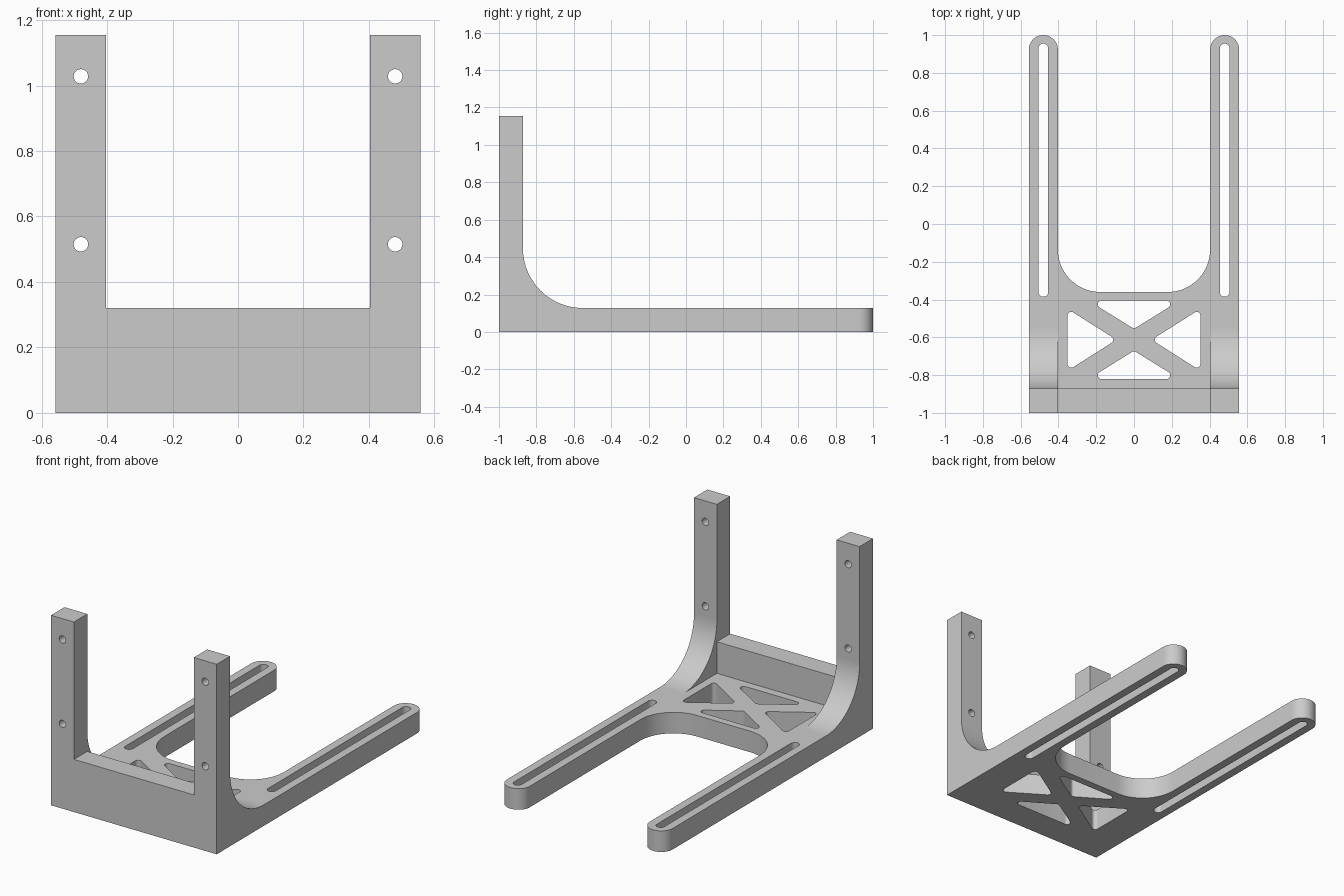
import bpy
import bmesh
import math
from mathutils import Vector

cube = bpy.data.objects.get("Cube")
if cube:
    bpy.data.objects.remove(cube, do_unlink=True)

# Overall sizes
OUT, IN = 0.557, 0.403           # outer and inner faces of the arms
FRONT, BACK = -1.0, 1.0
WALL_T, BASE_T = 0.128, 0.128    # wall and base thickness
WALL_Y = FRONT + WALL_T
TOP, SILL = 1.155, 0.32
MID = (OUT + IN) / 2
ARM_R = (OUT - IN) / 2

grey = bpy.data.materials.new("plain_grey")
grey.use_nodes = True
grey.diffuse_color = (0.6, 0.6, 0.6, 1)
grey.node_tree.nodes["Principled BSDF"].inputs["Base Color"].default_value = (0.6, 0.6, 0.6, 1)


def rounded(corners, steps=14):
    """Outline from (x, y, radius) corners, each rounded by its radius."""
    pts = []
    n = len(corners)
    for i, (x, y, r) in enumerate(corners):
        p = Vector((x, y, 0))
        if r == 0:
            pts.append(p)
            continue
        a = (Vector((*corners[i - 1][:2], 0)) - p).normalized()
        b = (Vector((*corners[(i + 1) % n][:2], 0)) - p).normalized()
        half = a.angle(b) / 2
        r *= 0.998
        centre = p + (a + b).normalized() * r / math.sin(half)
        start = (p + a * r / math.tan(half) - centre).normalized()
        end = (p + b * r / math.tan(half) - centre).normalized()
        pts += [centre + start.slerp(end, k / steps) * r for k in range(steps + 1)]
    return pts


def slot(x, y0, y1, r):
    """Round-ended slot; a circle when its length is 2r."""
    return rounded([(x - r, y0, r), (x + r, y0, r), (x + r, y1, r), (x - r, y1, r)])


def plate(name, outlines, depth, location, rotation=(0, 0, 0)):
    """Extrude an outline, with the other outlines as holes, into a solid."""
    curve = bpy.data.curves.new(name, "CURVE")
    curve.dimensions = "2D"
    curve.fill_mode = "BOTH"
    curve.extrude = depth / 2
    for pts in outlines:
        spline = curve.splines.new("POLY")
        spline.points.add(len(pts) - 1)
        for point, p in zip(spline.points, pts):
            point.co = (p.x, p.y, 0, 1)
        spline.use_cyclic_u = True
    obj = bpy.data.objects.new(name, curve)
    bpy.context.collection.objects.link(obj)
    obj.location, obj.rotation_euler = location, rotation
    bpy.ops.object.select_all(action="DESELECT")
    obj.select_set(True)
    bpy.context.view_layer.objects.active = obj
    bpy.ops.object.convert(target="MESH")
    obj = bpy.context.object
    # Weld caps to sides
    bm = bmesh.new()
    bm.from_mesh(obj.data)
    bmesh.ops.remove_doubles(bm, verts=bm.verts, dist=0.0001)
    bmesh.ops.recalc_face_normals(bm, faces=bm.faces)
    bm.to_mesh(obj.data)
    bm.free()
    obj.data.materials.clear()
    obj.data.materials.append(grey)
    bpy.ops.object.shade_smooth_by_angle(angle=math.radians(30))


# Base plate: forked outline with slots and cross-braced openings
base = rounded([
    (-OUT, WALL_Y, 0), (OUT, WALL_Y, 0),
    (OUT, BACK, ARM_R), (IN, BACK, ARM_R),
    (IN, -0.36, 0.225), (-IN, -0.36, 0.225),
    (-IN, BACK, ARM_R), (-OUT, BACK, ARM_R)])
holes = [slot(s * MID, -0.385, 0.955, 0.026) for s in (-1, 1)]
BRACE_Y, R = -0.613, 0.02
for s in (-1, 1):
    holes.append(rounded([(0, BRACE_Y + s * 0.058, R),
                          (0.242, BRACE_Y + s * 0.208, R),
                          (-0.242, BRACE_Y + s * 0.208, R)]))
    holes.append(rounded([(s * 0.093, BRACE_Y, R),
                          (s * 0.352, BRACE_Y + 0.164, R),
                          (s * 0.352, BRACE_Y - 0.164, R)]))
plate("base_plate", [base] + holes, BASE_T, (0, 0, BASE_T / 2))

# Front wall: low sill between two drilled uprights
wall = rounded([(-OUT, 0, 0), (OUT, 0, 0), (OUT, TOP, 0), (IN, TOP, 0),
                (IN, SILL, 0), (-IN, SILL, 0), (-IN, TOP, 0), (-OUT, TOP, 0)])
HOLE_R = 0.022
bolts = [slot(s * MID, z - HOLE_R, z + HOLE_R, HOLE_R)
         for s in (-1, 1) for z in (0.515, 1.028)]
plate("front_wall", [wall] + bolts, WALL_T,
      (0, FRONT + WALL_T / 2, 0), (math.pi / 2, 0, 0))

# Curved gussets joining the uprights to the arms
FILLET = 0.32
curve_pts = [Vector((WALL_Y + FILLET * (1 - math.sin(a)), BASE_T + FILLET * (1 - math.cos(a)), 0))
             for a in (math.pi / 2 * k / 32 for k in range(33))]
gusset = [Vector((WALL_Y, BASE_T, 0))] + curve_pts
for side, s in (("left", 1), ("right", -1)):
    plate(side + "_gusset", [gusset], OUT - IN, (s * MID, 0, 0),
          (math.pi / 2, 0, math.pi / 2))
